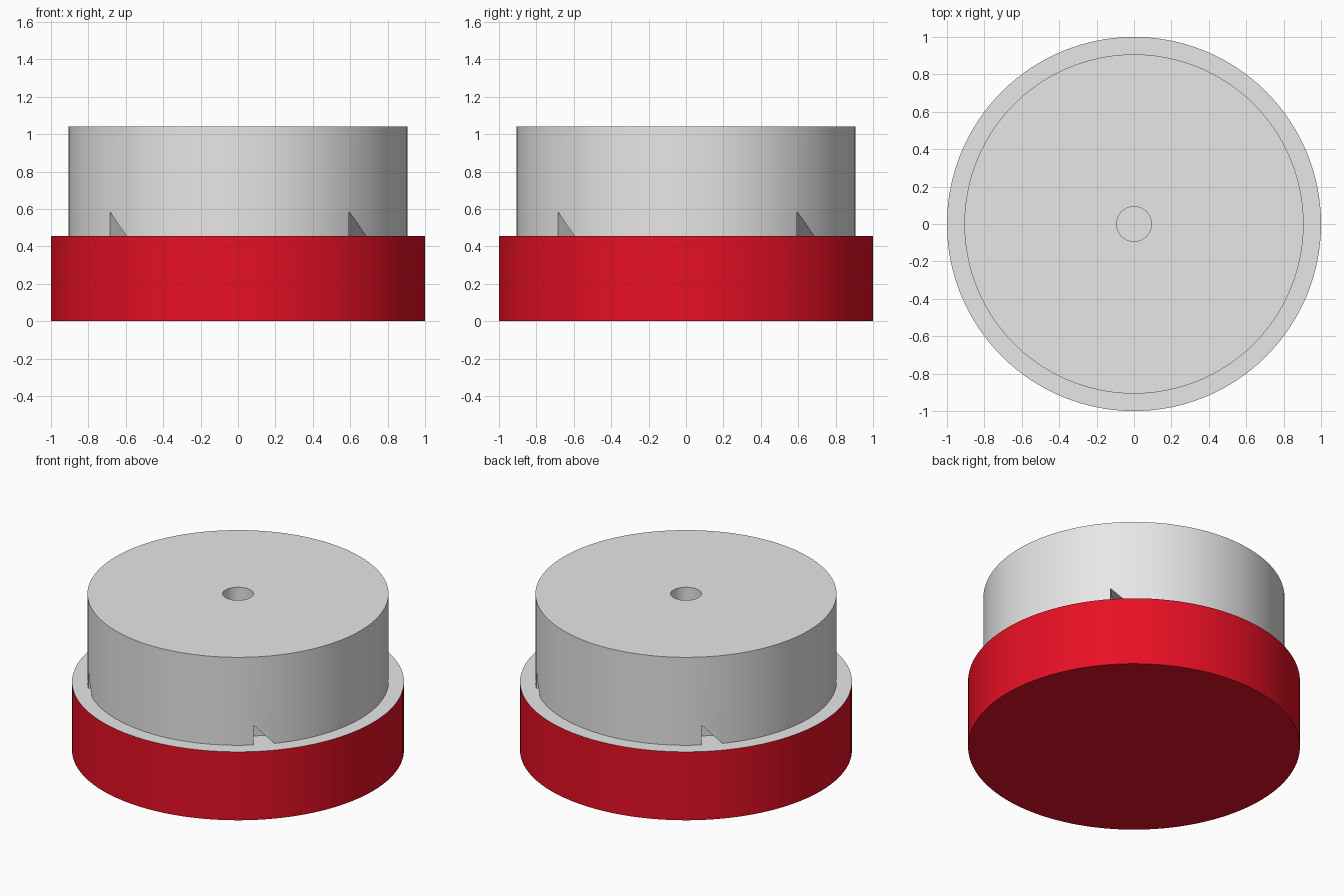
import bpy, bmesh, math
from mathutils import Matrix, Vector

if "Cube" in bpy.data.objects:
    bpy.data.objects.remove(bpy.data.objects["Cube"])

SIDES = 128
SPLIT = 0.455     # top of the red base
TOP = 1.04


def material(name, rgb):
    m = bpy.data.materials.new(name)
    m.diffuse_color = (*rgb, 1)
    m.use_nodes = True
    m.node_tree.nodes["Principled BSDF"].inputs["Base Color"].default_value = m.diffuse_color
    return m


grey = material("light grey", (0.8, 0.8, 0.8))
red = material("red", (0.8, 0.005, 0.018))


def make_object(name, bm, *mats):
    bmesh.ops.recalc_face_normals(bm, faces=bm.faces[:])
    mesh = bpy.data.meshes.new(name)
    bm.to_mesh(mesh)
    bm.free()
    for m in mats:
        mesh.materials.append(m)
    ob = bpy.data.objects.new(name, mesh)
    bpy.context.collection.objects.link(ob)
    return ob


def cylinder(name, r, z0, z1, sides, *mats):
    bm = bmesh.new()
    bmesh.ops.create_cone(bm, cap_ends=True, segments=sides, radius1=r, radius2=r,
                          depth=z1 - z0, matrix=Matrix.Translation((0, 0, (z0 + z1) / 2)))
    return make_object(name, bm, *mats)


def cut(ob, cutter):
    mod = ob.modifiers.new("cut", 'BOOLEAN')
    mod.operation = 'DIFFERENCE'
    mod.solver = 'EXACT'
    mod.object = cutter
    bpy.context.view_layer.objects.active = ob
    bpy.ops.object.modifier_apply(modifier=mod.name)
    bpy.data.objects.remove(cutter)


def smooth(ob):
    bpy.ops.object.select_all(action='DESELECT')
    ob.select_set(True)
    bpy.context.view_layer.objects.active = ob
    bpy.ops.object.shade_smooth_by_angle(angle=math.radians(30))


# Base: red side and underside, grey upper face
base = cylinder("base", 1.0, 0, SPLIT, SIDES, red, grey)
for p in base.data.polygons:
    p.material_index = 1 if p.normal.z > 0.5 else 0

# Upper drum with a centre hole
drum = cylinder("drum", 0.907, SPLIT, TOP, SIDES, grey)
cut(drum, cylinder("hole_cutter", 0.093, SPLIT - 0.1, TOP + 0.1, 48, grey))

# Four ratchet-shaped notches around the foot of the drum
profile = [(-0.0635, 0.3), (-0.0635, 0.585), (0.0635, SPLIT), (0.0635, 0.3)]
for i in range(4):
    a = math.radians(45 + 90 * i)
    out = Vector((math.cos(a), math.sin(a), 0))
    side = Vector((-math.sin(a), math.cos(a), 0))
    bm = bmesh.new()
    rings = [[bm.verts.new(out * r + side * t + Vector((0, 0, z))) for t, z in profile]
             for r in (0.78, 1.0)]
    bm.faces.new(rings[0])
    bm.faces.new(rings[1])
    for j in range(4):
        k = (j + 1) % 4
        bm.faces.new((rings[0][j], rings[0][k], rings[1][k], rings[1][j]))
    cut(drum, make_object("notch_cutter", bm, grey))

smooth(base)
smooth(drum)
